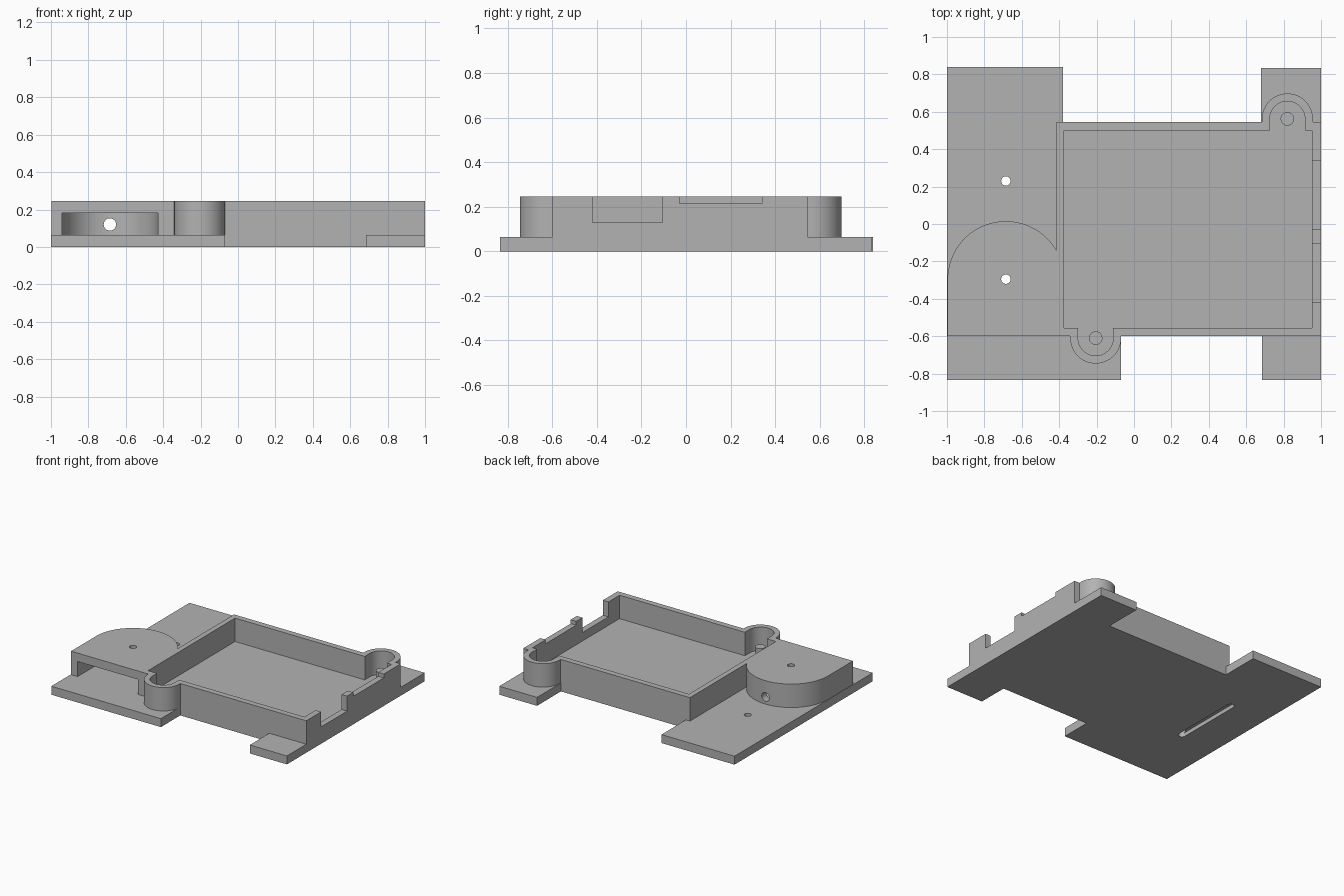
import bpy, bmesh, math
from mathutils import Matrix

cube = bpy.data.objects.get("Cube")
if cube:
    bpy.data.objects.remove(cube, do_unlink=True)

FLOOR, TOP = 0.065, 0.245

plastic = bpy.data.materials.new("grey_plastic")
plastic.use_nodes = True
grey = (0.45, 0.45, 0.45, 1)
plastic.diffuse_color = grey
plastic.node_tree.nodes["Principled BSDF"].inputs["Base Color"].default_value = grey


def prism(name, outline, z0, z1):
    """Extrude a counter-clockwise xy outline from z0 to z1."""
    bm = bmesh.new()
    face = bm.faces.new([bm.verts.new((x, y, z0)) for x, y in outline])
    geom = bmesh.ops.extrude_face_region(bm, geom=[face])["geom"]
    bmesh.ops.translate(bm, vec=(0, 0, z1 - z0),
                        verts=[v for v in geom if isinstance(v, bmesh.types.BMVert)])
    bmesh.ops.recalc_face_normals(bm, faces=bm.faces)
    mesh = bpy.data.meshes.new(name)
    bm.to_mesh(mesh)
    bm.free()
    mesh.materials.append(plastic)
    obj = bpy.data.objects.new(name, mesh)
    bpy.context.scene.collection.objects.link(obj)
    return obj


def box(x0, x1, y0, y1):
    return [(x0, y0), (x1, y0), (x1, y1), (x0, y1)]


def arc(cx, cy, r, a0=0.0, a1=2 * math.pi, n=48):
    return [(cx + r * math.cos(a0 + (a1 - a0) * i / n),
             cy + r * math.sin(a0 + (a1 - a0) * i / n)) for i in range(n + 1)]


def disc(cx, cy, r):
    return arc(cx, cy, r)[:-1]


def tongue(cx, cy, r, y_end):
    """Half disc on the side away from y_end, with straight sides to y_end."""
    start = 0 if y_end < cy else math.pi
    pts = arc(cx, cy, r, start, start + math.pi)
    return pts + [(pts[-1][0], y_end), (pts[0][0], y_end)]


def combine(target, tool, operation):
    """Apply a boolean and discard the tool."""
    mod = target.modifiers.new("boolean", "BOOLEAN")
    mod.operation, mod.object, mod.solver = operation, tool, "EXACT"
    bpy.context.view_layer.update()
    graph = bpy.context.evaluated_depsgraph_get()
    mesh = bpy.data.meshes.new_from_object(target.evaluated_get(graph))
    target.modifiers.clear()
    target.data = mesh
    bpy.data.objects.remove(tool, do_unlink=True)


def add(outline, z0, z1):
    combine(body, prism("addition", outline, z0, z1), "UNION")


def cut(outline, z0, z1):
    combine(body, prism("cutter", outline, z0, z1), "DIFFERENCE")


# Base plate with four corner flanges
body = prism("enclosure_body", [
    (-1, -0.835), (-0.07, -0.835), (-0.07, -0.6), (0.685, -0.6),
    (0.685, -0.835), (1, -0.835), (1, 0.835), (0.68, 0.835),
    (0.68, 0.545), (-0.38, 0.545), (-0.38, 0.84), (-1, 0.84)], 0, FLOOR)

# Tray block, screw bosses and round-backed cover
bosses = [(-0.205, -0.61, -0.5), (0.82, 0.562, 0.45)]
add(box(-0.415, 1, -0.6, 0.545), 0, TOP)
for x, y, inner in bosses:
    add(tongue(x, y, 0.136, inner), 0.02, TOP)
cx, cy, radius = -0.685, -0.297, 0.312
start = math.acos((-0.4 - cx) / radius)
add(arc(cx, cy, radius, start, math.pi) + [(cx - radius, -0.6), (-0.4, -0.6)], 0.02, TOP)

# Tray interior and boss pockets
cut(box(-0.375, 0.953, -0.555, 0.5), FLOOR, 0.4)
for x, y, inner in bosses:
    cut(tongue(x, y, 0.094, inner), FLOOR, 0.4)

# Connector notches in the side wall
cut(box(0.9, 1.1, -0.42, -0.105), 0.13, 0.4)
cut(box(0.9, 1.1, -0.03, 0.34), 0.215, 0.4)

# Cover cavity, open at the front
cut(tongue(cx, cy, 0.256, -0.7), FLOOR, 0.18)

# Vertical pin holes joined by a slot on the underside
for y in (-0.295, 0.23):
    cut(disc(cx, y, 0.025), -0.1, 0.4)
cut(arc(cx, 0.23, 0.027, 0, math.pi, 16)
    + arc(cx, -0.295, 0.027, math.pi, 2 * math.pi, 16), -0.1, 0.03)

# Horizontal hole through the back of the cover
drill = prism("drill", disc(0, 0, 0.033), -0.2, 0.2)
drill.data.transform(Matrix.Translation((cx, 0, 0.12)) @ Matrix.Rotation(math.pi / 2, 4, "X"))
combine(body, drill, "DIFFERENCE")

# Screw posts standing in the boss pockets
posts = [prism(side + "_screw_post", disc(x, y, 0.036), FLOOR, 0.14)
         for side, (x, y, _) in zip(("front", "back"), bosses)]

# Smooth the round walls and keep the edges sharp
bpy.ops.object.select_all(action="DESELECT")
for obj in [body] + posts:
    obj.select_set(True)
bpy.context.view_layer.objects.active = body
bpy.ops.object.shade_smooth_by_angle(angle=math.radians(30))
